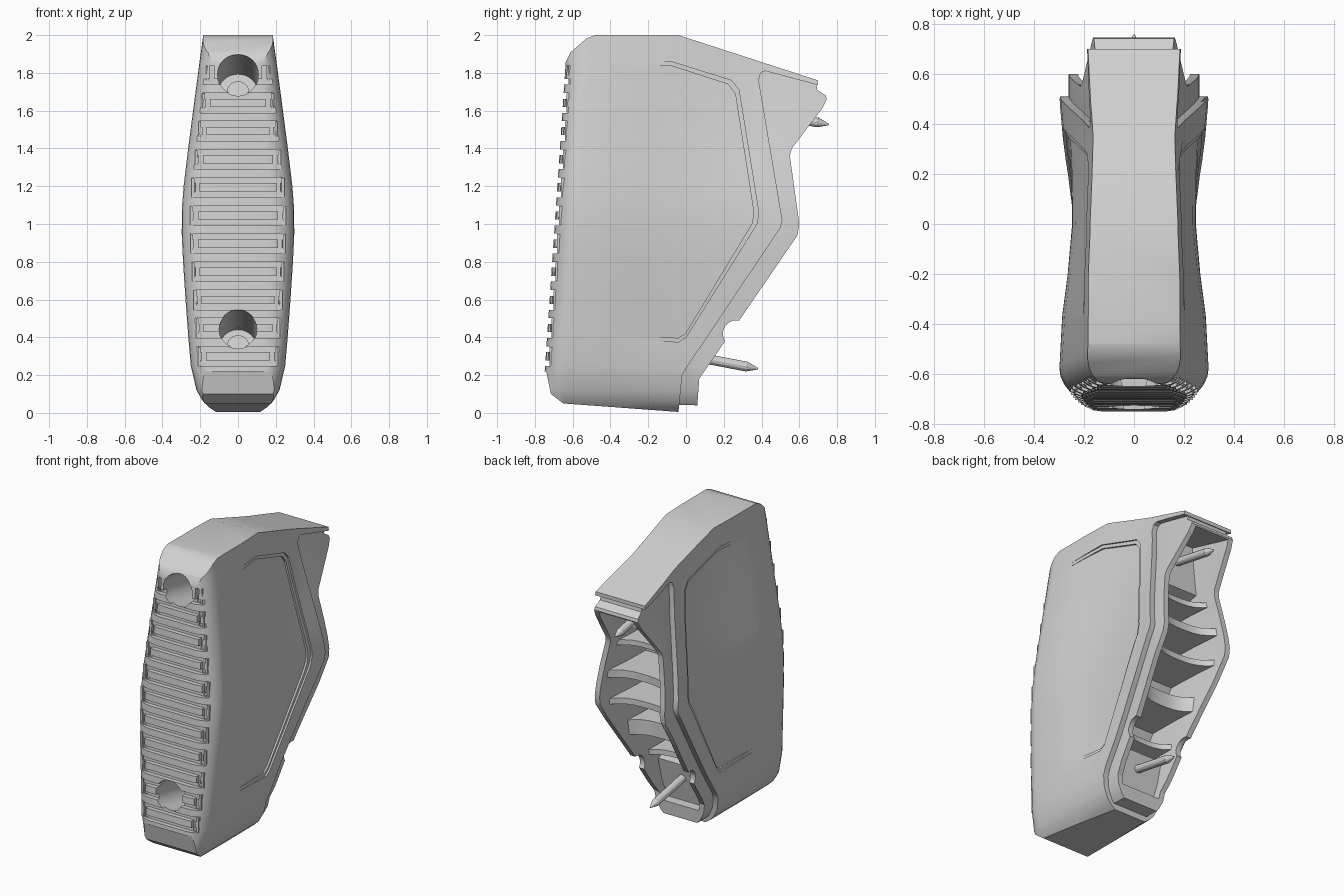
import bpy, bmesh, math
from mathutils import Vector, Matrix

if "Cube" in bpy.data.objects:
    bpy.data.objects.remove(bpy.data.objects["Cube"])

SHADE = (0.64, 0.64, 0.64, 1)
grey = bpy.data.materials.new("matte_grey")
grey.use_nodes = True
grey.diffuse_color = SHADE
grey.node_tree.nodes["Principled BSDF"].inputs["Base Color"].default_value = SHADE


def clamp(v):
    return max(0.0, min(1.0, v))


def finish(name, bm):
    bmesh.ops.triangulate(bm, faces=[f for f in bm.faces if len(f.verts) > 4])
    bmesh.ops.recalc_face_normals(bm, faces=bm.faces)
    mesh = bpy.data.meshes.new(name)
    bm.to_mesh(mesh)
    bm.free()
    mesh.materials.append(grey)
    ob = bpy.data.objects.new(name, mesh)
    bpy.context.collection.objects.link(ob)
    return ob


def volume(mesh):
    bm = bmesh.new()
    bm.from_mesh(mesh)
    v = abs(bm.calc_volume())
    bm.free()
    return v


def boolean(target, tool, op):
    """Apply a boolean with the first solver that gives a plausible volume."""
    before = volume(target.data)
    low, high = {"UNION": (1.0001, 2), "DIFFERENCE": (0.3, 0.99999), "INTERSECT": (0.02, 0.99)}[op]
    mod = target.modifiers.new("cut", "BOOLEAN")
    mod.operation, mod.object = op, tool
    for solver in ("MANIFOLD", "EXACT", "FLOAT"):
        mod.solver = solver
        graph = bpy.context.evaluated_depsgraph_get()
        graph.update()
        mesh = bpy.data.meshes.new_from_object(target.evaluated_get(graph))
        if low * before < volume(mesh) < high * before:
            target.data = mesh
            break
    target.modifiers.remove(mod)
    bpy.data.objects.remove(tool)
    return target


def skin(bm, rings):
    """Closed solid through a list of equal point rings."""
    rows = [[bm.verts.new(p) for p in ring] for ring in rings]
    n = len(rows[0])
    for a, b in zip(rows, rows[1:]):
        for i in range(n):
            j = (i + 1) % n
            bm.faces.new((a[i], a[j], b[j], b[i]))
    bm.faces.new(rows[0])
    bm.faces.new(rows[-1])


# Half width by height, and slope of the front face
WIDTHS = [(-0.05, 0.07), (0.0, 0.11), (0.03, 0.155), (0.06, 0.185), (0.12, 0.22),
          (0.25, 0.25), (0.4, 0.263), (0.6, 0.278), (0.8, 0.291), (0.95, 0.298),
          (1.08, 0.297), (1.2, 0.288), (1.4, 0.264), (1.6, 0.238), (1.85, 0.205), (2.05, 0.177)]


def half_width(z):
    for (z0, w0), (z1, w1) in zip(WIDTHS, WIDTHS[1:]):
        if z <= z1:
            return w0 + (w1 - w0) * (z - z0) / (z1 - z0)


def front_y(z):
    return -0.763 + 0.068 * z


def loft(name, inset=0.0, fade=False):
    """Waisted hull with rounded front corners and a flat back."""
    bm = bmesh.new()
    rings = []
    for z, w in WIDTHS:
        f, c = front_y(z), 0.45 * w
        pts = []
        for i in range(7):
            t = math.pi / 2 * i / 6
            pts.append((w - c + c * math.sin(t), f + 0.12 * (1 - math.cos(t))))
        pts += [(w, y) for y in (-0.4, -0.2, 0, 0.2, 0.35, 0.5, 0.9)]
        half = []
        for x, y in pts:
            waist = 0.026 * clamp(1 - (y / 0.5) ** 2) * clamp(z / 0.4) * clamp((2 - z) / 0.5)
            top = 0.035 * clamp((y + 0.1) / 0.45) * clamp((z - 1) / 0.7)
            k = clamp((y + 0.4) / 0.4) * 1.1 - 0.1 if fade else 1
            half.append((max(0.02, x - waist - top - inset * k), y))
        rings.append([(x, y, z) for x, y in half] + [(-x, y, z) for x, y in reversed(half)])
    skin(bm, rings)
    return finish(name, bm)


def prism(name, profile):
    """Side profile (y, z) extruded across x."""
    bm = bmesh.new()
    skin(bm, [[(x, y, z) for y, z in profile] for x in (-0.5, 0.5)])
    return finish(name, bm)


AXIS = Vector((0, 0.983, -0.187))


def rod(bm, start, length, r1, r2, sides=24):
    mid = Vector(start) + AXIS * length / 2
    rot = AXIS.to_track_quat("Z", "Y").to_matrix().to_4x4()
    bmesh.ops.create_cone(bm, cap_ends=True, segments=sides, radius1=r1, radius2=r2,
                          depth=length, matrix=Matrix.Translation(mid) @ rot)


# Main shell with its overhanging roof
body = boolean(loft("shell"), prism("shell_side", [
    (-0.9, 0.22), (-0.74, 0.22), (-0.715, 0.1), (-0.65, 0.05), (-0.04, 0.005), (-0.02, 0.2),
    (0.0, 0.235), (0.5, 0.98), (0.51, 1.02), (0.385, 1.76), (0.395, 1.8), (0.42, 1.81), (0.7, 1.735),
    (0.7, 1.76), (-0.04, 2.0), (-0.48, 2.0), (-0.53, 1.98), (-0.61, 1.91), (-0.64, 1.85),
    (-0.9, 1.85)]), "INTERSECT")

# Recessed side panels, cut in two steps
PANEL = [(-0.44, 1.8), (-0.36, 1.85), (-0.08, 1.86), (0.24, 1.76), (0.28, 1.71), (0.385, 1.06),
         (0.375, 1.0), (-0.0, 0.4), (-0.04, 0.375), (-0.45, 0.4)]
for scale, depth in ((1.0, 0.012), (0.94, 0.025)):
    outline = [(-0.05 + (y + 0.05) * scale, 1.1 + (z - 1.1) * (scale + 1) / 2) for y, z in PANEL]
    panel = boolean(prism("panel_tool", outline), loft("panel_floor", depth, True), "DIFFERENCE")
    boolean(body, panel, "DIFFERENCE")

# Narrower collar behind the shell, then the rear cavity
collar = boolean(loft("collar", 0.036), prism("collar_side", [
    (-0.1, 0.045), (0.06, 0.04), (0.07, 0.18), (0.59, 0.94), (0.6, 1.0), (0.55, 1.36),
    (0.56, 1.4), (0.72, 1.61), (0.745, 1.66), (0.74, 1.68), (0.695, 1.71), (0.69, 1.745),
    (0.3, 1.85), (0.1, 1.0), (-0.15, 0.3)]), "INTERSECT")
boolean(body, collar, "UNION")
cavity = boolean(loft("cavity", 0.072), prism("cavity_side", [
    (0.88, 1.62), (0.69, 1.665), (0.42, 1.73), (0.4, 1.42), (0.17, 1.36), (0.14, 0.95),
    (-0.1, 0.55), (-0.1, 0.43), (0.06, 0.4), (0.0, 0.13), (0.88, 0.13)]), "INTERSECT")
boolean(body, cavity, "DIFFERENCE")

# Rounded notch in the lower rim
bm = bmesh.new()
bmesh.ops.create_cone(bm, cap_ends=True, segments=24, radius1=0.07, radius2=0.07, depth=1,
                      matrix=Matrix.Translation((0, 0.265, 0.42)) @ Matrix.Rotation(math.pi / 2, 4, "Y"))
boolean(body, finish("notch_tool", bm), "DIFFERENCE")

# Grip grooves across the front
PITCH, DEPTH = 0.0745, 0.03
bm = bmesh.new()
rib_z = [0.3 + PITCH * i for i in range(21)]
for z in rib_z:
    lo, hi = z - PITCH + 0.022, z - 0.022
    ys = [front_y(h) + DEPTH for h in (lo, hi)]
    skin(bm, [[(x, -0.95, lo), (x, ys[0], lo), (x, ys[1], hi), (x, -0.95, hi)] for x in (-0.5, 0.5)])
boolean(body, finish("groove_tool", bm), "DIFFERENCE")

# Slots that shorten every second rib
bm = bmesh.new()
for z in rib_z[::2]:
    x, back = half_width(z) - 0.074, front_y(z) + DEPTH + 0.004
    for s in (-1, 1):
        m = Matrix.Translation((s * x, back - 0.1, z)) @ Matrix.Diagonal((0.022, 0.2, 0.1, 1))
        bmesh.ops.create_cube(bm, size=1, matrix=m)
boolean(body, finish("slot_tool", bm), "DIFFERENCE")

# Screw holes through the grip face
SCREWS = [((0, -0.63, 1.79), 0.108, 1.41), ((0, -0.73, 0.445), 0.1, 1.13)]
bm = bmesh.new()
for start, r, length in SCREWS:
    rod(bm, Vector(start) - AXIS * 0.2, 0.75, r, r, 32)
boolean(body, finish("hole_tool", bm), "DIFFERENCE")

# Posts framing the short ribs
bm = bmesh.new()
for z in rib_z[::2]:
    for s in (-1, 1):
        m = Matrix.Translation((s * (half_width(z) - 0.05), front_y(z) + 0.04, z))
        bmesh.ops.create_cube(bm, size=1, matrix=m @ Matrix.Diagonal((0.014, 0.04, 0.1, 1)))
finish("rib_posts", bm)

# Screws, with heads at the bottom of the holes and pointed ends
for name, (start, r, length) in zip(("upper_screw", "lower_screw"), SCREWS):
    bm = bmesh.new()
    p = Vector(start)
    rod(bm, p + AXIS * 0.5, 0.06, 0.06, 0.06)
    rod(bm, p + AXIS * 0.5, length - 0.56, 0.026, 0.026, 12)
    rod(bm, p + AXIS * (length - 0.06), 0.06, 0.026, 0.004, 12)
    finish(name, bm)

# Cross webs with scooped rear edges
bm = bmesh.new()
for z, back, thick in ((1.33, 0.5, 0.035), (1.13, 0.54, 0.05), (0.93, 0.5, 0.04),
                       (0.7, 0.35, 0.1), (0.47, 0.18, 0.035)):
    w = half_width(z) - 0.065
    edge = [(w * i / 5, back - 0.09 * (1 - abs(i / 5) ** 3)) for i in range(-5, 6)]
    outline = edge + [(w, back - 0.42), (-w, back - 0.42)]
    skin(bm, [[(x, y, h) for x, y in outline] for h in (z - thick / 2, z + thick / 2)])
finish("cross_webs", bm)

# Smooth shading with sharp edges kept
for ob in bpy.context.scene.objects:
    ob.select_set(ob.type == "MESH")
bpy.context.view_layer.objects.active = body
bpy.ops.object.shade_smooth_by_angle(angle=math.radians(25))
